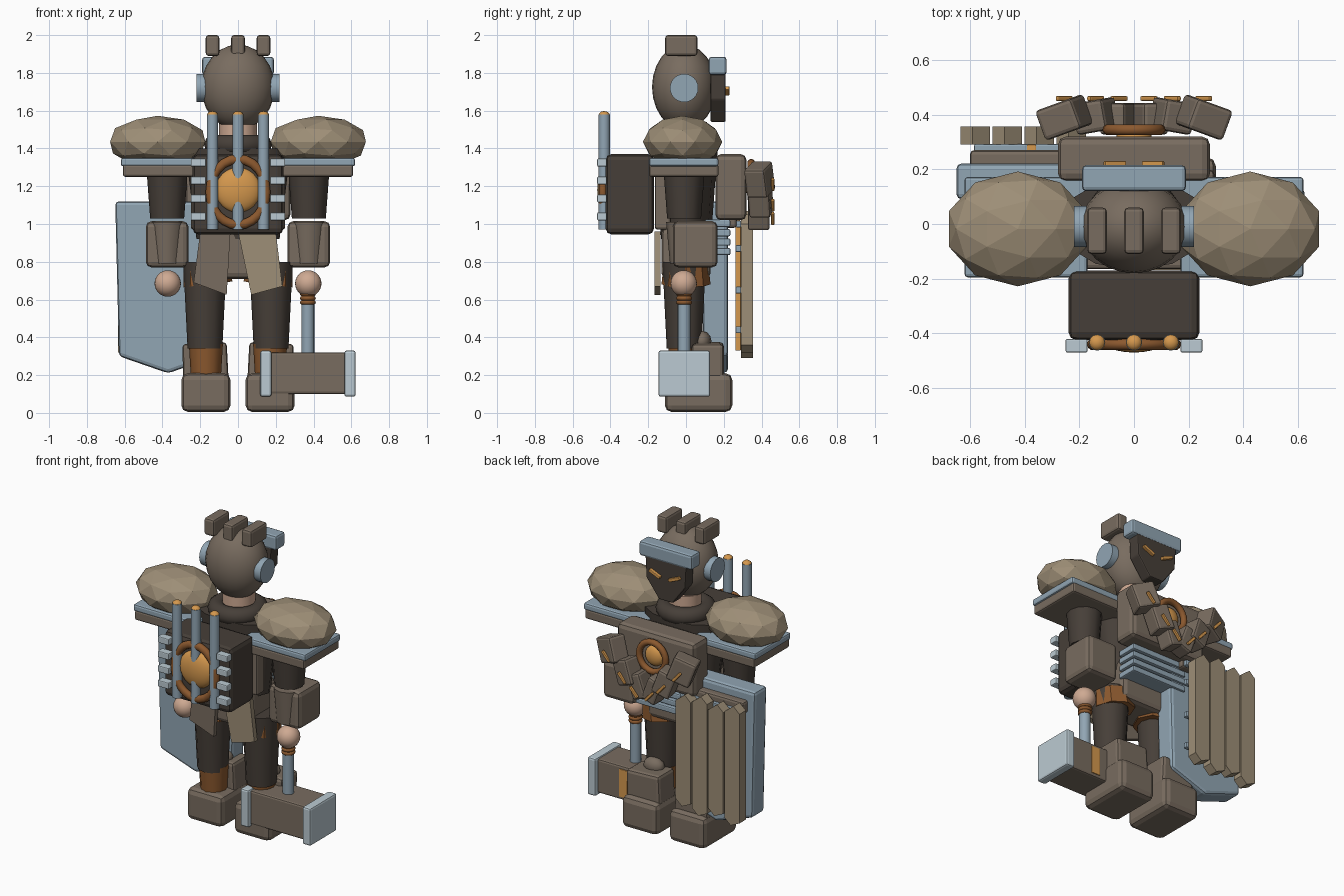
import bpy, bmesh, math
from mathutils import Vector

if "Cube" in bpy.data.objects:
    bpy.data.objects.remove(bpy.data.objects["Cube"])


def paint(name, code):
    m = bpy.data.materials.new(name)
    m.use_nodes = True
    rgb = [(int(code[i:i + 2], 16) / 255) ** 2.2 for i in (0, 2, 4)] + [1]
    m.diffuse_color = rgb
    m.node_tree.nodes["Principled BSDF"].inputs["Base Color"].default_value = rgb
    return m


BROWN = paint("brown_armour", "786c60")
TAN = paint("tan_hide", "9c8d76")
DARK = paint("dark_cloth", "48413b")
STEEL = paint("blue_steel", "90a4b2")
PALE = paint("pale_steel", "bac9d1")
LEATHER = paint("leather", "8a5932")
GLOW = paint("amber", "d4974f")
SKIN = paint("skin", "cda891")


def finish(name, mat, smooth=True, bevel=0):
    o = bpy.context.object
    o.name = name
    o.data.materials.append(mat)
    if smooth:
        bpy.ops.object.shade_smooth_by_angle(angle=math.radians(40))
    if bevel:
        b = o.modifiers.new("Bevel", "BEVEL")
        b.width, b.segments = bevel, 2
    return o


def box(name, mat, lo, hi, bevel=0.015, rot=(0, 0, 0)):
    lo, hi = Vector(lo), Vector(hi)
    bpy.ops.mesh.primitive_cube_add(size=1, location=(lo + hi) / 2, rotation=rot)
    o = finish(name, mat, False, bevel)
    o.scale = hi - lo
    bpy.ops.object.transform_apply(location=False, rotation=False, scale=True)
    return o


def ball(name, mat, at, size, seg=24):
    bpy.ops.mesh.primitive_uv_sphere_add(segments=seg, ring_count=seg // 2, radius=1, location=at)
    bpy.context.object.scale = size
    return finish(name, mat)


def tube(name, mat, at, r_low, r_high, height, sides=16, rot=(0, 0, 0)):
    bpy.ops.mesh.primitive_cone_add(vertices=sides, radius1=r_low, radius2=r_high,
                                    depth=height, location=at, rotation=rot)
    return finish(name, mat)


def ring(name, mat, at, major, minor, rot=(0, 0, 0), scale=(1, 1, 1)):
    bpy.ops.mesh.primitive_torus_add(major_radius=major, minor_radius=minor, major_segments=24,
                                     minor_segments=10, location=at, rotation=rot)
    bpy.context.object.scale = scale
    return finish(name, mat)


def plate(name, mat, outline, y0, y1, bevel=0):
    """Flat outline in x, z given a thickness along y."""
    bm = bmesh.new()
    f = bm.faces.new([bm.verts.new((x, y0, z)) for x, z in outline])
    ext = bmesh.ops.extrude_face_region(bm, geom=[f])
    moved = [v for v in ext["geom"] if isinstance(v, bmesh.types.BMVert)]
    bmesh.ops.translate(bm, verts=moved, vec=(0, y1 - y0, 0))
    bmesh.ops.recalc_face_normals(bm, faces=bm.faces)
    me = bpy.data.meshes.new(name)
    bm.to_mesh(me)
    bm.free()
    o = bpy.data.objects.new(name, me)
    bpy.context.collection.objects.link(o)
    bpy.context.view_layer.objects.active = o
    return finish(name, mat, False, bevel)


SIDE = math.pi / 2

# Head, mask and crest
ball("hood", BROWN, (0, -0.01, 1.725), (0.195, 0.17, 0.225))
tube("neck", SKIN, (0, 0.01, 1.47), 0.1, 0.1, 0.14)
ring("collar", DARK, (0, 0, 1.42), 0.125, 0.055)
for i, x in enumerate((-0.135, 0, 0.135)):
    box(f"crest_block_{i}", BROWN, (x - 0.036, -0.11, 1.89), (x + 0.036, 0.06, 2))
plate("mask", DARK, [(-0.15, 1.84), (0.15, 1.84), (0.14, 1.66), (0.05, 1.54),
                     (-0.05, 1.54), (-0.14, 1.66)], 0.13, 0.21, 0.008)
box("brow", STEEL, (-0.19, 0.12, 1.79), (0.19, 0.215, 1.885))

# Torso, chest and waist
bpy.ops.mesh.primitive_cone_add(vertices=12, radius1=0.22, radius2=0.28, depth=0.48,
                                location=(0, 0, 1.16))
bpy.context.object.scale.y = 0.6
finish("torso", DARK)
box("back_plate", BROWN, (-0.25, -0.165, 0.97), (0.25, -0.08, 1.33))
box("chest_plate", BROWN, (-0.278, 0.155, 1.02), (0.278, 0.32, 1.37), 0.03)
ring("emblem_ring", LEATHER, (0, 0.345, 1.23), 0.095, 0.02, (SIDE, 0, 0))
ball("emblem_core", GLOW, (0, 0.32, 1.23), (0.065, 0.035, 0.065))
box("pelvis", BROWN, (-0.19, -0.13, 0.71), (0.19, 0.13, 0.98), 0.03)
for i in range(4):
    z = 0.835 + i * 0.05
    box(f"belly_slat_{i}", STEEL, (-0.2, 0.1, z), (0.2, 0.235, z + 0.038), 0.008)
plate("skirt_left", TAN, [(0, 0.96), (0.2, 0.96), (0.235, 0.67), (0.07, 0.625)], -0.168, -0.135)
plate("skirt_right", BROWN, [(-0.2, 0.96), (-0.04, 0.96), (-0.06, 0.625), (-0.235, 0.69)], -0.165, -0.135)

# Paired parts
for s, n in ((-1, "right"), (1, "left")):
    tube(f"ear_disc_{n}", STEEL, (s * 0.19, -0.01, 1.72), 0.075, 0.075, 0.06, 24, (0, SIDE, 0))
    box(f"eye_{n}", GLOW, (s * 0.07 - 0.042, 0.205, 1.695), (s * 0.07 + 0.042, 0.23, 1.715),
        0.004, (0, -s * 0.4, 0))
    # Shoulder guard
    bpy.ops.mesh.primitive_ico_sphere_add(subdivisions=2, radius=1, location=(s * 0.425, -0.018, 1.435))
    bpy.context.object.scale = (0.265, 0.21, 0.138)
    finish(f"shoulder_dome_{n}", TAN, False)
    for label, mat, a, z0, z1 in (("trim", STEEL, 0.62, 1.305, 1.35), ("base", BROWN, 0.61, 1.25, 1.315)):
        xs = sorted((s * 0.17, s * a))
        box(f"shoulder_{label}_{n}", mat, (xs[0], -0.195, z0), (xs[1], 0.172, z1), 0.012)
    # Arm
    tube(f"upper_arm_{n}", DARK, (s * 0.375, -0.01, 1.15), 0.09, 0.108, 0.24, 12)
    tube(f"forearm_{n}", BROWN, (s * 0.375, -0.01, 0.9), 0.075, 0.095, 0.22, 10)
    box(f"gauntlet_{n}", BROWN, (s * 0.375 - 0.113, -0.07, 0.77), (s * 0.375 + 0.113, 0.168, 1.015), 0.03)
    ball(f"hand_{n}", SKIN, (s * 0.372, -0.012, 0.685), (0.07,) * 3)
    # Leg and boot
    tube(f"leg_{n}", DARK, (s * 0.175, -0.01, 0.57), 0.092, 0.115, 0.46, 12)
    tube(f"thigh_band_{n}", LEATHER, (s * 0.165, 0, 0.735), 0.13, 0.118, 0.11, 8, (0, s * 0.12, 0))
    tube(f"calf_wrap_{n}", LEATHER, (s * 0.17, -0.005, 0.28), 0.08, 0.09, 0.17, 12)
    plate(f"shin_guard_{n}", BROWN, [(s * 0.05, 0.18), (s * 0.29, 0.18), (s * 0.295, 0.365),
                                     (s * 0.06, 0.375)], 0.03, 0.2, 0.02)
    ball(f"knee_cap_{n}", BROWN, (s * 0.17, 0.085, 0.38), (0.07, 0.05, 0.055), 12)
    box(f"boot_{n}", BROWN, (s * 0.17 - 0.13, -0.112, 0.005), (s * 0.17 + 0.13, 0.245, 0.21), 0.035)
    # Chevron of knuckle blocks on the chest
    for i, (x, y, z, w) in enumerate(((0.255, 0.39, 1.235, 0.075), (0.14, 0.395, 1.125, 0.06),
                                      (0.055, 0.385, 1.055, 0.05))):
        box(f"knuckle_{n}_{i}", BROWN, (s * x - w, y - 0.058, z - 0.08), (s * x + w, y + 0.058, z + 0.08),
            0.015, (0, s * 0.35, -s * 0.35 * (2 - i) / 2))
        box(f"claw_{n}_{i}", GLOW, (s * x - 0.04, 0.45, z - 0.035), (s * x + 0.04, 0.468, z - 0.017),
            0.005, (0, -s * 0.85, 0))

# Power pack on the back
box("pack", DARK, (-0.24, -0.425, 0.945), (0.24, -0.17, 1.37), 0.03)
ball("pack_core", GLOW, (0, -0.42, 1.18), (0.12, 0.05, 0.12))
ring("pack_ring", LEATHER, (0, -0.44, 1.17), 0.15, 0.022, (SIDE, 0, 0), (1, 1.16, 1))
for i, x in enumerate((-0.135, 0, 0.135)):
    tube(f"pipe_{i}", STEEL, (x, -0.433, 1.275), 0.03, 0.03, 0.61)
    ball(f"pipe_tip_{i}", GLOW, (x, -0.433, 1.575), (0.03, 0.03, 0.023), 12)
for s in (-1, 1):
    for i in range(4):
        z = 1.04 + i * 0.095
        box(f"clamp_{s}_{i}", PALE, (s * 0.21 - 0.04, -0.47, z - 0.021), (s * 0.21 + 0.04, -0.42, z + 0.021), 0.006)

# Hammer
tube("hammer_handle", STEEL, (0.37, -0.01, 0.46), 0.034, 0.034, 0.34)
for i in range(3):
    ring(f"grip_wrap_{i}", LEATHER, (0.37, -0.01, 0.585 + i * 0.022), 0.03, 0.012)
box("hammer_head", BROWN, (0.16, -0.12, 0.1), (0.58, 0.1, 0.32), 0.012)
box("hammer_band", GLOW, (0.35, 0.08, 0.12), (0.41, 0.105, 0.3), 0.002)
for i, x in enumerate((0.147, 0.593)):
    box(f"hammer_cap_{i}", PALE, (x - 0.03, -0.146, 0.086), (x + 0.03, 0.128, 0.33), 0.012)

# Shield with plank facing
plate("shield", STEEL, [(-0.65, 1.12), (-0.09, 1.12), (-0.11, 0.3), (-0.37, 0.21), (-0.63, 0.3)],
      0.09, 0.222, 0.02)
box("shield_mount", BROWN, (-0.6, 0.2, 0.98), (-0.15, 0.27, 1.06))
box("shield_strip", GLOW, (-0.392, 0.262, 0.33), (-0.358, 0.29, 1.02), 0.004)
for i, z in enumerate((0.44, 0.65, 0.87, 1.0)):
    box(f"shield_bar_{i}", STEEL, (-0.585, 0.262, z - 0.018), (-0.16, 0.292, z + 0.018), 0.006)
for i in range(4):
    x, low, top = -0.58 + i * 0.117, 0.29 + 0.03 * (i % 2), 1.05 - 0.02 * (i % 2)
    plate(f"plank_{i}", TAN, [(x - 0.054, low + 0.03), (x + 0.01, low), (x + 0.054, low + 0.04),
                              (x + 0.054, top - 0.03), (x - 0.01, top + 0.02), (x - 0.054, top - 0.02)],
          0.29, 0.356)
